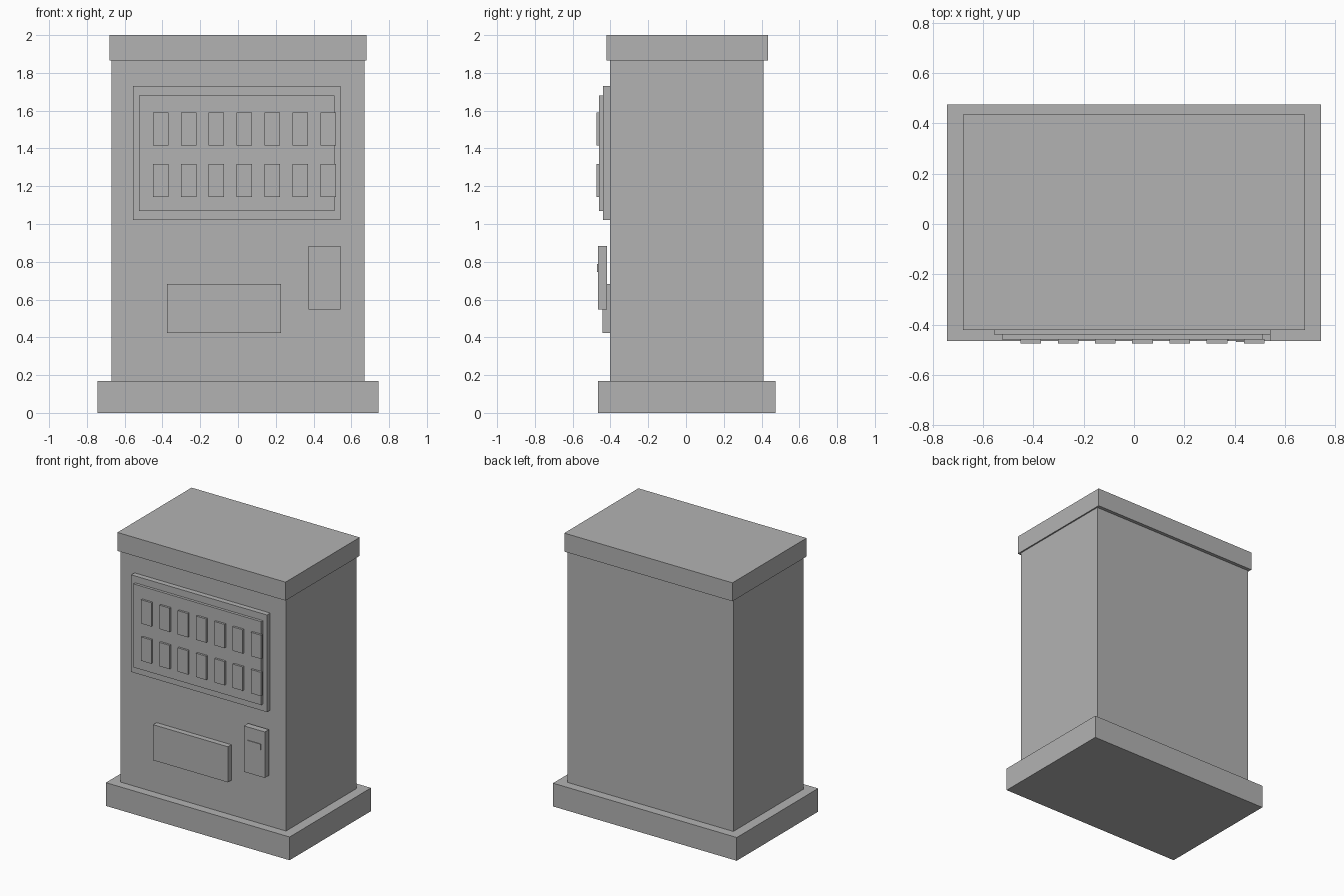
import bpy

default = bpy.data.objects.get("Cube")
if default:
    bpy.data.objects.remove(default, do_unlink=True)

# One plain grey for the whole machine
grey = bpy.data.materials.new("plain_grey")
grey.use_nodes = True
colour = (0.45, 0.45, 0.45, 1)
grey.diffuse_color = colour
grey.node_tree.nodes["Principled BSDF"].inputs["Base Color"].default_value = colour


def box(name, x, y, z):
    """Box spanning the given (low, high) range on each axis."""
    spans = (x, y, z)
    bpy.ops.mesh.primitive_cube_add(size=1, location=[(a + b) / 2 for a, b in spans])
    obj = bpy.context.object
    obj.name = name
    obj.scale = [b - a for a, b in spans]
    bpy.ops.object.transform_apply(location=False, rotation=False, scale=True)
    obj.data.materials.append(grey)
    return obj


# Cabinet
box("base_plinth", (-0.743, 0.743), (-0.465, 0.475), (0, 0.17))
box("cabinet_body", (-0.67, 0.67), (-0.402, 0.41), (0.17, 1.865))
box("top_cap", (-0.68, 0.68), (-0.422, 0.435), (1.865, 2))

# Display window
box("display_frame", (-0.556, 0.542), (-0.44, -0.402), (1.02, 1.73))
box("display_panel", (-0.524, 0.51), (-0.46, -0.44), (1.07, 1.68))

# Two shelves of seven products
for row, bottom in enumerate((1.143, 1.415)):
    for column in range(7):
        left = -0.451 + 0.148 * column
        box(f"product_{row + 1}_{column + 1}", (left, left + 0.082),
            (-0.475, -0.458), (bottom, bottom + 0.174))

# Delivery tray and coin unit
box("delivery_tray", (-0.377, 0.228), (-0.442, -0.402), (0.423, 0.683))
box("coin_panel", (0.374, 0.542), (-0.465, -0.418), (0.548, 0.884))
box("coin_slot", (0.405, 0.51), (-0.47, -0.464), (0.745, 0.788))
